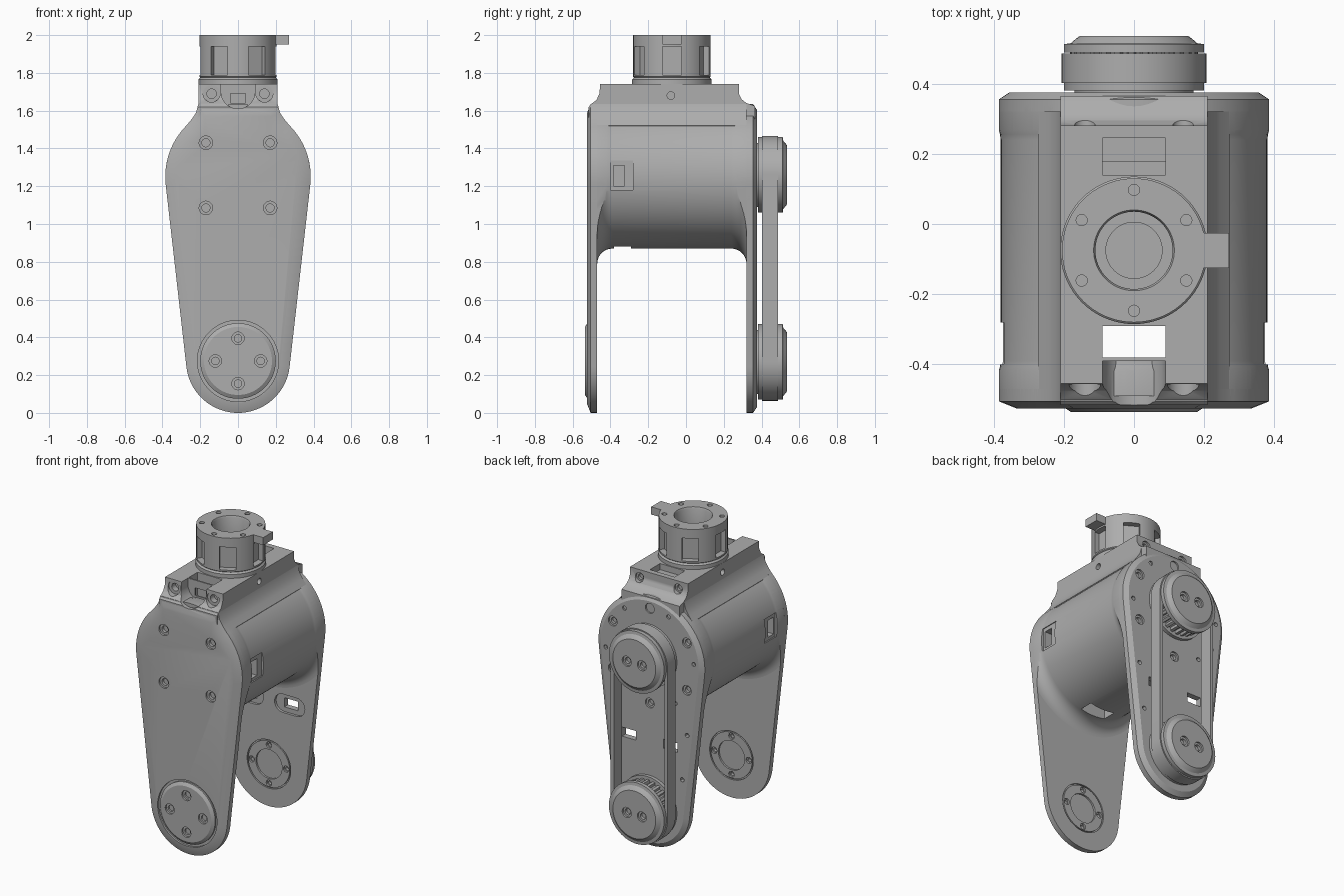
import bpy, bmesh
from math import sin, cos, pi, radians, asin, degrees
from mathutils import Matrix, Vector

if "Cube" in bpy.data.objects:
    bpy.data.objects.remove(bpy.data.objects["Cube"])

grey = bpy.data.materials.new("machined grey")
grey.use_nodes = True
grey.diffuse_color = (0.42, 0.42, 0.42, 1)
grey.node_tree.nodes["Principled BSDF"].inputs["Base Color"].default_value = (0.42, 0.42, 0.42, 1)


def make(name, bm):
    bmesh.ops.recalc_face_normals(bm, faces=bm.faces)
    me = bpy.data.meshes.new(name)
    bm.to_mesh(me)
    bm.free()
    me.materials.append(grey)
    ob = bpy.data.objects.new(name, me)
    bpy.context.collection.objects.link(ob)
    return ob


def prism(name, pts, axis, a, b, chamfer=None):
    """Extrude a 2D outline from a to b; chamfer = (inset, depth) at the b end."""
    place = {"x": lambda u, v: (a, u, v), "y": lambda u, v: (u, a, v), "z": lambda u, v: (u, v, a)}[axis]
    direction = Vector([float(axis == k) for k in "xyz"])
    depth = chamfer[1] if chamfer else 0
    length = (b - a) - (depth if b > a else -depth)
    bm = bmesh.new()
    face = bm.faces.new([bm.verts.new(place(u, v)) for u, v in pts])
    out = bmesh.ops.extrude_face_region(bm, geom=[face], use_keep_orig=True)
    bmesh.ops.translate(bm, vec=direction * length, verts=[g for g in out["geom"] if isinstance(g, bmesh.types.BMVert)])
    bmesh.ops.recalc_face_normals(bm, faces=bm.faces)
    if chamfer:
        cap = [g for g in out["geom"] if isinstance(g, bmesh.types.BMFace)]
        bmesh.ops.inset_region(bm, faces=cap, thickness=chamfer[0], depth=depth, use_even_offset=True)
    return make(name, bm)


def lathe(name, profile, axis="y", loc=(0, 0, 0), n=64):
    """Spin (radius, height) points about an axis."""
    bm = bmesh.new()
    vs = [bm.verts.new((r, 0, h)) for r, h in profile]
    edges = [bm.edges.new(p) for p in zip(vs, vs[1:])]
    bmesh.ops.spin(bm, geom=vs + edges, cent=(0, 0, 0), axis=(0, 0, 1), angle=2 * pi, steps=n)
    bmesh.ops.remove_doubles(bm, verts=bm.verts, dist=1e-5)
    turn = {"x": Matrix.Rotation(pi / 2, 4, "Y"), "y": Matrix.Rotation(-pi / 2, 4, "X"), "z": Matrix.Identity(4)}[axis]
    bmesh.ops.transform(bm, matrix=Matrix.Translation(loc) @ turn, verts=bm.verts)
    return make(name, bm)


def rod(r, a, b, axis="y", loc=(0, 0, 0), n=24):
    return lathe("cutter", [(0, a), (r, a), (r, b), (0, b)], axis, loc, n)


def box(x0, x1, y0, y1, z0, z1, name="cutter"):
    return prism(name, [(x0, y0), (x1, y0), (x1, y1), (x0, y1)], "z", z0, z1)


def cut(ob, *cutters, mode="DIFFERENCE"):
    for c in cutters:
        m = ob.modifiers.new("cut", "BOOLEAN")
        m.operation, m.object, m.solver = mode, c, "EXACT"
        with bpy.context.temp_override(object=ob, active_object=ob, selected_objects=[ob]):
            bpy.ops.object.modifier_apply(modifier=m.name)
        bpy.data.objects.remove(c)


def screw(x, z, y, inward, r=0.036):
    """Counterbored hole whose mouth is at y."""
    return lathe("cutter", [(0, -0.05 * inward), (r, -0.05 * inward), (r, 0.012 * inward),
                            (r * 0.6, 0.012 * inward), (r * 0.6, 0.03 * inward), (0, 0.03 * inward)], "y", (x, y, z), 20)


def arc(cx, cz, r, a0, a1, n):
    return [(cx + r * cos(radians(a0 + (a1 - a0) * i / n)), cz + r * sin(radians(a0 + (a1 - a0) * i / n)))
            for i in range(n + 1)]


def mirrored(right):
    return right + [(-u, v) for u, v in reversed(right)]


# Shared teardrop outline of the two cheek plates
LOW, HIGH, R_LOW, R_HIGH = 0.275, 1.25, 0.275, 0.385
lean = degrees(asin((R_HIGH - R_LOW) / (HIGH - LOW)))
bottom = arc(0, LOW, R_LOW, 180 + lean, 360 - lean, 40)
teardrop = bottom + arc(0, HIGH, R_HIGH, -lean, 180 + lean, 64)
neck = [(0.245, 1.555), (0.222, 1.59), (0.21, 1.635)]
shouldered = bottom + mirrored(arc(0, HIGH, R_HIGH, -lean, 45, 24) + neck)


def bearing_seat(ob, face, inward):
    ring = [(0.15, -0.02), (0.158, -0.02), (0.158, 0.01), (0.15, 0.01), (0.15, -0.02)]
    cut(ob, lathe("cutter", [(r, h * inward) for r, h in ring], "y", (0, face, LOW)),
        rod(0.095, -0.02, 0.012, loc=(0, face, LOW), n=40) if inward > 0 else
        rod(0.095, -0.012, 0.02, loc=(0, face, LOW), n=40),
        *[screw(0.125 * cos(k * pi / 2), LOW + 0.125 * sin(k * pi / 2), face, inward, 0.02) for k in range(4)])


# Front cheek plate with screws, recess for the hub cap and cable notch
front_plate = prism("front_plate", shouldered, "y", -0.47, -0.525, (0.05, 0.02))
cut(front_plate, rod(0.215, -0.6, -0.512, loc=(0, 0, LOW), n=64), rod(0.09, -0.6, -0.4, loc=(0, 0, 1.70)),
    *[screw(x, z, -0.525, 1) for x in (-0.17, 0.17) for z in (1.085, 1.43)])
bearing_seat(front_plate, -0.47, -1)

front_hub_cap = lathe("front_hub_cap", [(0, -0.5), (0.2, -0.5), (0.2, -0.522), (0.18, -0.535), (0, -0.535)], loc=(0, 0, LOW))
cut(front_hub_cap, *[screw(0.12 * cos(k * pi / 2), LOW + 0.12 * sin(k * pi / 2), -0.535, 1, 0.033) for k in range(4)])

# Back cheek plate with rim screws and two windows
back_plate = prism("back_plate", teardrop, "y", 0.32, 0.375, (0.03, 0.02))
for k in range(6):
    a = radians(30 + 60 * k)
    cut(back_plate, screw(0.31 * cos(a), HIGH + 0.31 * sin(a), 0.375, -1, 0.032))
    if k != 4:
        b = a + radians(25)
        cut(back_plate, rod(0.014, 0.35, 0.4, loc=(0.32 * cos(b), 0, HIGH + 0.32 * sin(b)), n=12))
for s in (-1, 1):
    x = 0.15 * s
    oblong = arc(x + 0.05, 0.70, 0.06, -90, 90, 10) + arc(x - 0.05, 0.70, 0.06, 90, 270, 10)
    cut(back_plate, prism("cutter", oblong, "y", 0.3, 0.337), box(x - 0.05, x + 0.05, 0.3, 0.4, 0.67, 0.73),
        rod(0.014, 0.35, 0.4, loc=(s * 0.27, 0, 0.80), n=12), rod(0.014, 0.35, 0.4, loc=(s * 0.235, 0, 0.50), n=12))
bearing_seat(back_plate, 0.32, 1)

# Drum housing, flared into both cheeks and trimmed to their outline
F, R = 0.08, 0.38
flare = [(t * pi / 16) for t in range(9)]
profile = [(0, -0.49), (R + F, -0.49)] + [(R + F - F * cos(t), -0.39 - F * sin(t)) for t in reversed(flare)]
profile += [(R + F - F * cos(t), 0.24 + F * sin(t)) for t in flare] + [(R + F, 0.34), (0, 0.34)]
drum = lathe("drum_housing", profile, "y", (0, 0, HIGH), 96)
cut(drum, prism("cutter", teardrop, "y", -0.6, 0.6), mode="INTERSECT")
cut(drum, box(-0.09, 0.09, -0.38, -0.29, 0.5, 2))
for s in (-1, 1):
    cut(drum, box(*sorted((s * 0.365, s * 0.5)), -0.40, -0.28, 1.18, 1.335),
        box(*sorted((s * 0.30, s * 0.5)), -0.385, -0.325, 1.20, 1.31))

# Head block on top of the drum
side = [(-0.515, 1.5), (-0.515, 1.62), (-0.50, 1.637), (-0.475, 1.655), (-0.458, 1.69), (-0.455, 1.74), (0.28, 1.74),
        (0.28, 1.69), (0.295, 1.66), (0.32, 1.64), (0.365, 1.625), (0.365, 1.5)]
head = prism("head_block", side, "x", -0.21, 0.21)
cut(head, box(-0.09, 0.09, -0.6, -0.39, 1.70, 1.9), rod(0.09, -0.6, -0.39, loc=(0, 0, 1.70)),
    box(-0.04, 0.04, -0.41, -0.3, 1.64, 1.69), box(-0.09, 0.09, -0.38, -0.29, 1.2, 2),
    box(-0.09, 0.09, 0.14, 0.245, 1.70, 2), box(-0.09, 0.09, 0.18, 0.245, 1.65, 2),
    rod(0.02, -0.3, -0.18, "x", (0, -0.08, 1.68)), rod(0.02, 0.18, 0.3, "x", (0, -0.08, 1.68)),
    *[rod(0.045, -0.6, -0.45, loc=(x, 0, 1.69)) for x in (-0.14, 0.14)],
    *[rod(0.025, -0.46, -0.41, loc=(x, 0, 1.69)) for x in (-0.14, 0.14)],
    *[screw(x, 1.69, 0.28, -1, 0.03) for x in (-0.14, 0.14)])

# Concave shoulders blending the head into the drum
for s, word in ((-1, "right"), (1, "left")):
    gusset = [(0.2, 1.64)] + neck[::-1] + [(0.272, 1.522), (0.2, 1.4)]
    prism(word + "_shoulder", [(s * u, v) for u, v in gusset], "y", -0.475, 0.32)

# Turret with bore, side pockets, bolt holes and stop tab
TY = -0.075
turret = lathe("turret", [(0, 1.73), (0.21, 1.73), (0.21, 1.765), (0.2, 1.775), (0.205, 1.78), (0.205, 2.0), (0.115, 2.0),
                          (0.11, 1.99), (0.11, 1.84), (0.08, 1.84), (0.08, 1.79), (0, 1.79)], "z", (0, TY, 0), 72)
for k in range(6):
    a = k * pi / 3
    pocket = box(0.165, 0.3, -0.05, 0.05, 1.79, 1.94)
    pocket.data.transform(Matrix.Translation((0, TY, 0)) @ Matrix.Rotation(a, 4, "Z"))
    cut(turret, pocket, rod(0.016, 1.95, 2.1, "z", (0.172 * cos(a + pi / 6), TY + 0.172 * sin(a + pi / 6), 0), 16))
box(0.17, 0.27, TY - 0.05, TY + 0.05, 1.95, 2.0, "stop_tab")

# Toothed pulleys
BELT_LOW, BELT_HIGH, TEETH = 0.27, 1.26, 28
for z, word in ((BELT_LOW, "lower"), (BELT_HIGH, "upper")):
    lathe(word + "_inner_flange", [(0, 0.36), (0.17, 0.36), (0.17, 0.38), (0.2, 0.38), (0.2, 0.402), (0, 0.402)], loc=(0, 0, z))
    teeth = []
    for k in range(TEETH):
        for f, r in ((0, 0.182), (0.4, 0.182), (0.55, 0.165), (0.85, 0.165)):
            a = 2 * pi * (k + f) / TEETH
            teeth.append((r * cos(a), z + r * sin(a)))
    prism(word + "_pulley_teeth", teeth, "y", 0.395, 0.495)
    cap = lathe(word + "_pulley_cap", [(0, 0.488), (0.2, 0.488), (0.2, 0.512), (0.18, 0.515), (0.165, 0.528),
                                       (0.155, 0.535), (0, 0.535)], loc=(0, 0, z))
    cut(cap, *[screw(x, z, 0.535, -1, 0.033) for x in (-0.055, 0.055)])

# Drive belt loop
def loop(r):
    return arc(0, BELT_LOW, r, 180, 360, 40) + arc(0, BELT_HIGH, r, 0, 180, 40)


belt = prism("drive_belt", loop(0.206), "y", 0.402, 0.486)
cut(belt, prism("cutter", loop(0.183), "y", 0.3, 0.6))

# Smooth shading with sharp edges kept
bpy.ops.object.select_all(action="DESELECT")
for ob in bpy.context.collection.objects:
    if ob.type == "MESH":
        ob.select_set(True)
        bpy.context.view_layer.objects.active = ob
bpy.ops.object.shade_smooth_by_angle(angle=radians(30))
